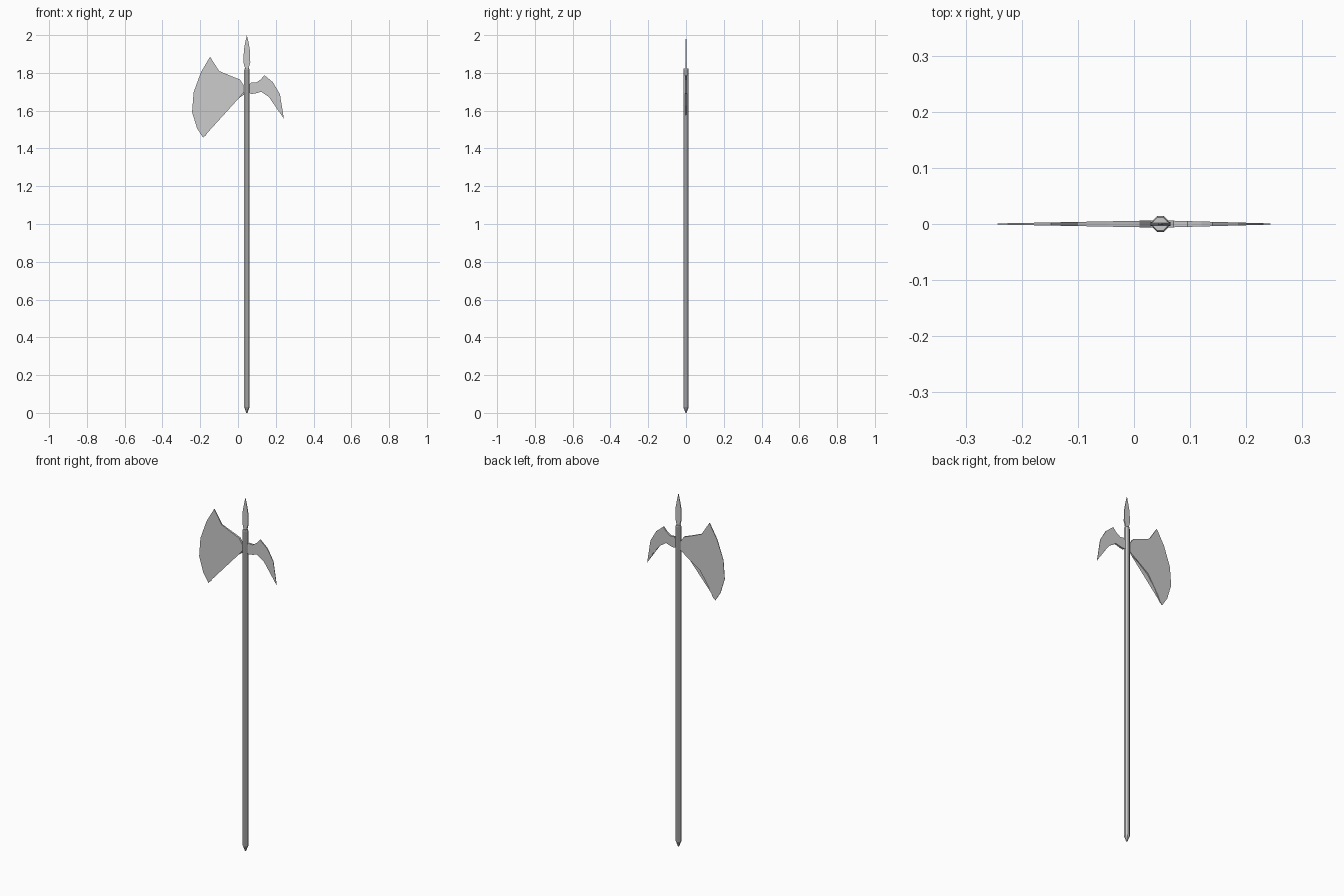
import bpy, bmesh
from math import cos, sin, pi

if "Cube" in bpy.data.objects:
    bpy.data.objects.remove(bpy.data.objects["Cube"])

CX = 0.047  # shaft axis


def finish(name, bm):
    bmesh.ops.recalc_face_normals(bm, faces=bm.faces)
    me = bpy.data.meshes.new(name)
    bm.to_mesh(me)
    bm.free()
    ob = bpy.data.objects.new(name, me)
    bpy.context.collection.objects.link(ob)
    return ob


def plate(name, outline, half):
    """Flat plate in XZ whose half thickness varies as half(x, z)."""
    bm = bmesh.new()
    front = [bm.verts.new((x, -half(x, z), z)) for x, z in outline]
    back = [bm.verts.new((x, half(x, z), z)) for x, z in outline]
    n = len(outline)
    bm.faces.new(front)
    bm.faces.new(back[::-1])
    for i in range(n):
        j = (i + 1) % n
        bm.faces.new((front[i], front[j], back[j], back[i]))
    bmesh.ops.triangulate(bm, faces=[f for f in bm.faces if len(f.verts) > 4])
    return finish(name, bm)


def turned(name, profile, sides):
    """Stack of rings (radius, z) around the shaft axis, capped at both ends."""
    bm = bmesh.new()
    rings = [[bm.verts.new((CX + r * cos(2 * pi * (k + .5) / sides),
                            r * sin(2 * pi * (k + .5) / sides), z))
              for k in range(sides)] for r, z in profile]
    for a, b in zip(rings, rings[1:]):
        for k in range(sides):
            m = (k + 1) % sides
            bm.faces.new((a[k], a[m], b[m], b[k]))
    bm.faces.new(rings[0])
    bm.faces.new(rings[-1])
    return finish(name, bm)


# pole with tapered butt
turned("shaft", [(.004, 0.005), (.008, .012), (.0155, .03), (.0155, 1.815), (.013, 1.822)], 8)

# broad axe blade, thinning towards the cutting edge
plate("axe_blade", [
    (CX, 1.725), (.03, 1.735), (.01, 1.765), (-.048, 1.788), (-.10, 1.81),
    (-.148, 1.885), (-.196, 1.804), (-.235, 1.697), (-.243, 1.592),
    (-.217, 1.507), (-.185, 1.457), (-.17, 1.47), (-.138, 1.54),
    (-.09, 1.603), (-.032, 1.65), (.01, 1.672), (.033, 1.70), (CX, 1.695)],
    lambda x, z: .001 + .0055 * (x + .243) / .29)

# curved rear hook
plate("back_hook", [
    (CX, 1.735), (.06, 1.738), (.07, 1.75), (.095, 1.748), (.12, 1.765), (.14, 1.788),
    (.185, 1.75), (.222, 1.687), (.243, 1.557), (.206, 1.618),
    (.164, 1.672), (.122, 1.70), (.095, 1.692), (.07, 1.688), (.06, 1.695), (CX, 1.70)],
    lambda x, z: .001 + .0055 * (.243 - x) / .196)

# leaf-shaped top spike
half_leaf = [(.009, 1.815), (.011, 1.83), (.018, 1.855), (.016, 1.92), (.009, 1.96)]
plate("top_spike",
      [(CX + w, z) for w, z in half_leaf] + [(CX, 2.0)]
      + [(CX - w, z) for w, z in reversed(half_leaf)],
      lambda x, z: .001 + .003 * (2 - z) / .185)
bpy.context.view_layer.update()
# stand the model on the ground
bpy.data.objects["shaft"].data.vertices[0].co.z += 0
for v in bpy.data.objects["shaft"].data.vertices:
    if v.co.z < .006:
        v.co.z = 0
